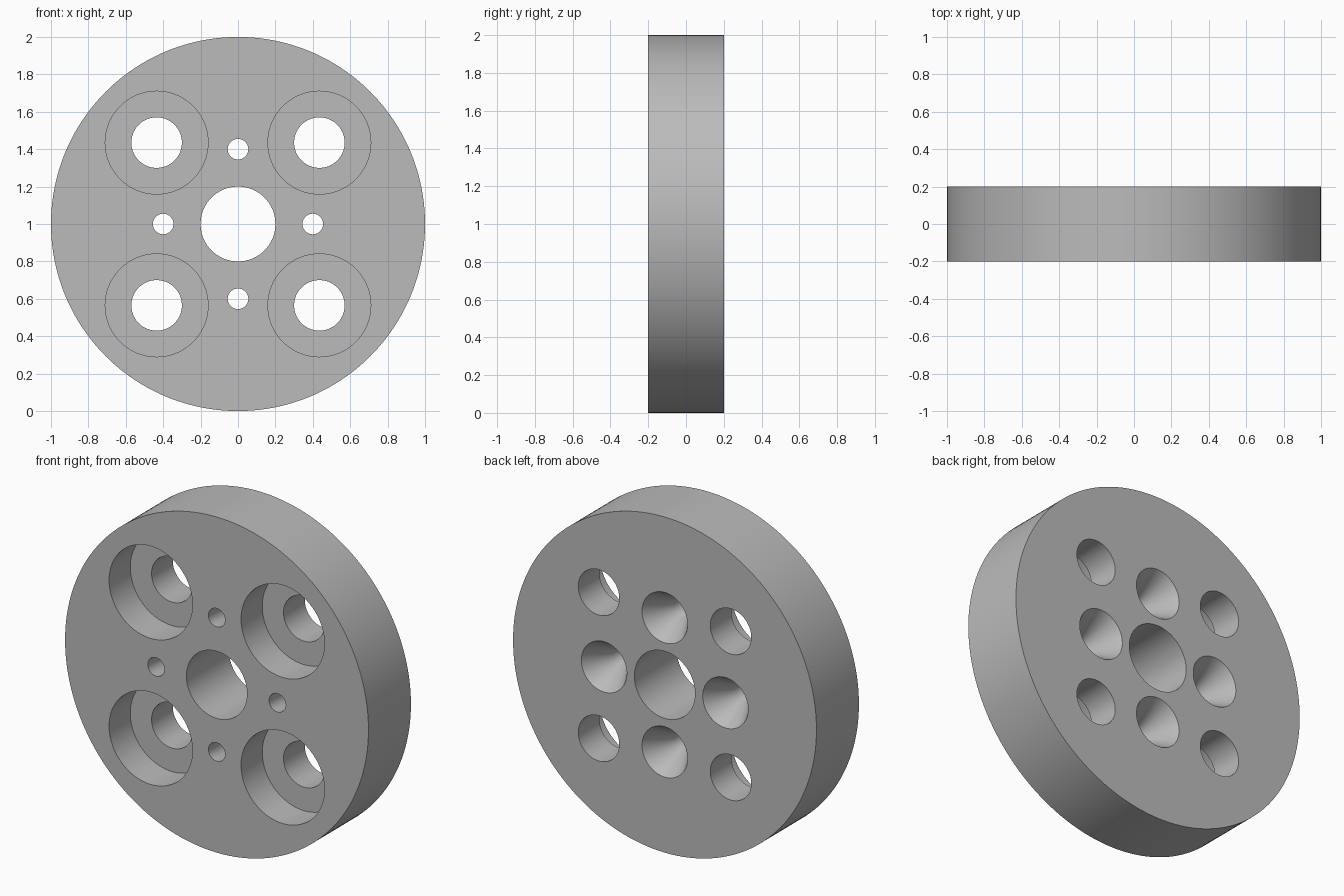
import bpy
import bmesh
from math import cos, sin, pi

default = bpy.data.objects.get("Cube")
if default:
    bpy.data.objects.remove(default, do_unlink=True)

# Material
grey = bpy.data.materials.new("plain_grey")
grey.use_nodes = True
colour = (0.5, 0.5, 0.5, 1)
grey.diffuse_color = colour
grey.node_tree.nodes["Principled BSDF"].inputs["Base Color"].default_value = colour

RADIUS = 1.0
HALF = 0.2      # half the plate thickness
OVER = 0.05     # how far cutters stick out of the plate


def turned(name, profile, segments, x=0, z=0):
    """Solid of revolution about the y axis from (radius, y) pairs."""
    bm = bmesh.new()
    rings = []
    for r, y in profile:
        angles = [2 * pi * i / segments for i in range(segments)]
        rings.append([bm.verts.new((r * cos(a), y, r * sin(a))) for a in angles])
    for low, high in zip(rings, rings[1:]):
        for i in range(segments):
            j = (i + 1) % segments
            bm.faces.new((low[i], low[j], high[j], high[i]))
    bm.faces.new(rings[0])
    bm.faces.new(rings[-1])
    bmesh.ops.recalc_face_normals(bm, faces=bm.faces)
    mesh = bpy.data.meshes.new(name)
    bm.to_mesh(mesh)
    bm.free()
    mesh.materials.append(grey)
    obj = bpy.data.objects.new(name, mesh)
    obj.location = (x, 0, z + RADIUS)
    bpy.context.collection.objects.link(obj)
    return obj


# Round plate
plate = turned("round_plate", [(RADIUS, -HALF), (RADIUS, HALF)], 160)

# Centre bore
front, back = -HALF - OVER, HALF + OVER
cutters = [turned("centre_bore_cutter", [(0.2, front), (0.2, back)], 96)]

# Four counterbored holes, wide at the front
counterbore = [(0.275, front), (0.275, 0), (0.135, 0), (0.135, back)]
for sx in (-1, 1):
    for sz in (-1, 1):
        cutters.append(turned("counterbore_cutter", counterbore, 80,
                              sx * 0.435, sz * 0.435))

# Four small holes, countersunk at the back
depth = 0.165
slope = (0.15 - 0.055) / depth
countersink = [(0.055, front), (0.055, HALF - depth), (0.15 + slope * OVER, back)]
for i in range(4):
    a = i * pi / 2
    cutters.append(turned("countersink_cutter", countersink, 64,
                          0.4 * cos(a), 0.4 * sin(a)))

# Cut every hole, then drop the cutters
bpy.context.view_layer.objects.active = plate
for cutter in cutters:
    cutter.hide_render = True
    cut = plate.modifiers.new("hole", "BOOLEAN")
    cut.operation = "DIFFERENCE"
    cut.solver = "EXACT"
    cut.object = cutter
    bpy.ops.object.modifier_apply(modifier=cut.name)
    bpy.data.objects.remove(cutter, do_unlink=True)

# Smooth walls, sharp rims
bpy.ops.object.select_all(action="DESELECT")
plate.select_set(True)
bpy.ops.object.shade_smooth_by_angle(angle=pi / 6)
